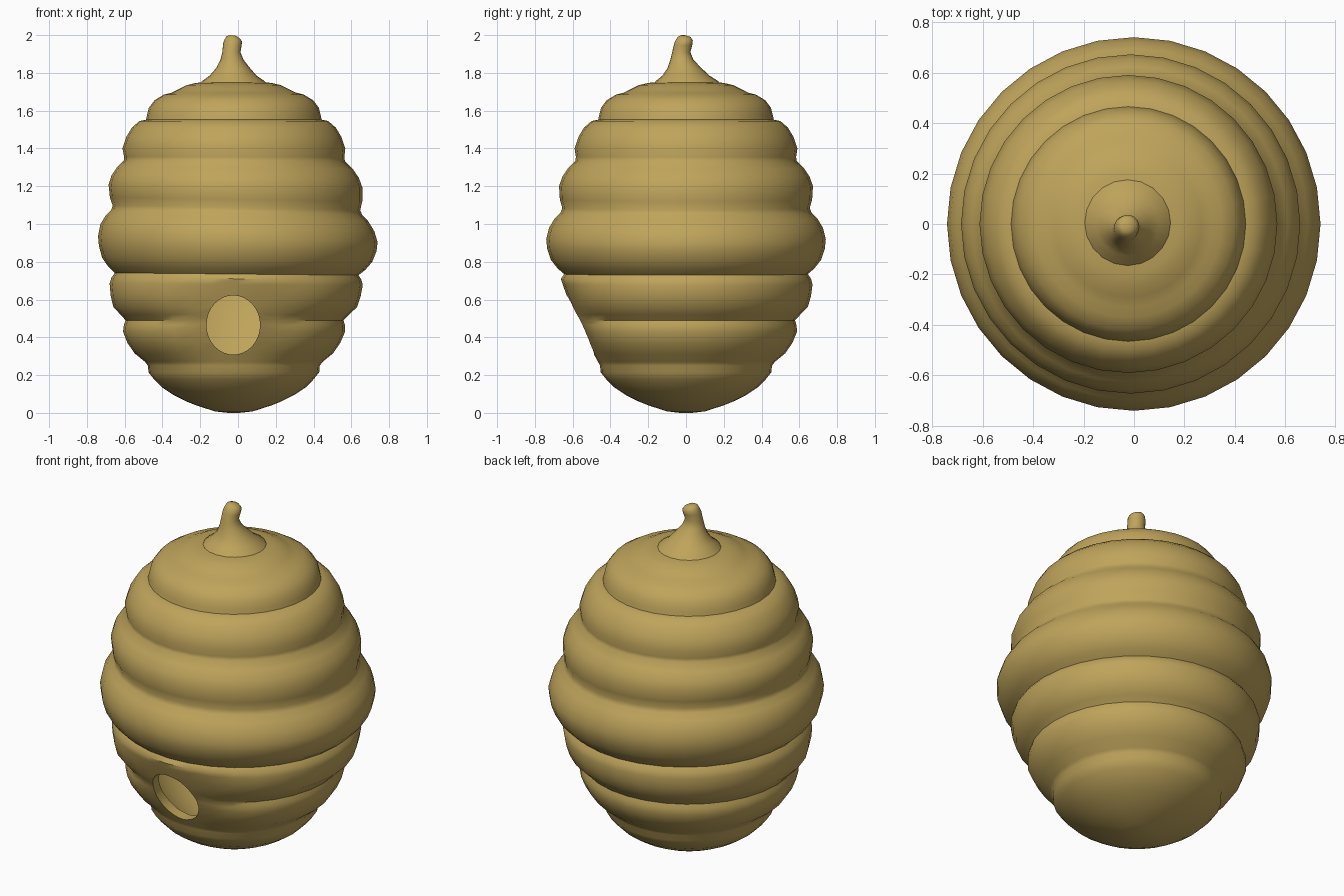
import bpy, bmesh, math

if "Cube" in bpy.data.objects:
    bpy.data.objects.remove(bpy.data.objects["Cube"])

SEG = 32
straw = bpy.data.materials.new("straw_tan")
straw.diffuse_color = (0.52, 0.37, 0.105, 1)
straw.use_nodes = True
straw.node_tree.nodes["Principled BSDF"].inputs["Base Color"].default_value = straw.diffuse_color


def skin(name, rings, shape, seg=SEG):
    """Closed surface through rings; shape(ring, angle) gives each point."""
    bm = bmesh.new()
    loops = [[bm.verts.new(shape(r, 2 * math.pi * i / seg)) for i in range(seg)]
             for r in rings]
    for a, b in zip(loops, loops[1:]):
        for i in range(seg):
            j = (i + 1) % seg
            bm.faces.new((a[i], a[j], b[j], b[i]))
    for loop in (loops[0], loops[-1]):
        bmesh.ops.poke(bm, faces=[bm.faces.new(loop)])
    bmesh.ops.recalc_face_normals(bm, faces=bm.faces)
    me = bpy.data.meshes.new(name)
    bm.to_mesh(me)
    bm.free()
    ob = bpy.data.objects.new(name, me)
    bpy.context.collection.objects.link(ob)
    me.materials.append(straw)
    return ob


def activate(ob):
    bpy.ops.object.select_all(action='DESELECT')
    ob.select_set(True)
    bpy.context.view_layer.objects.active = ob


def cut(ob, tool):
    activate(ob)
    m = ob.modifiers.new("cut", 'BOOLEAN')
    m.operation, m.solver, m.object = 'DIFFERENCE', 'EXACT', tool
    bpy.ops.object.modifier_apply(modifier=m.name)
    bpy.data.objects.remove(tool)


# Stacked straw coils: radius, height
profile = [
    (0.03, 0.0), (0.10, 0.008), (0.20, 0.04), (0.25, 0.06), (0.32, 0.095),
    (0.38, 0.135), (0.42, 0.175), (0.452, 0.215), (0.455, 0.25),
    (0.47, 0.27), (0.525, 0.315), (0.563, 0.37), (0.588, 0.43), (0.585, 0.465),
    (0.577, 0.49), (0.605, 0.52), (0.645, 0.56), (0.662, 0.62), (0.67, 0.68),
    (0.662, 0.71), (0.645, 0.735), (0.68, 0.765), (0.715, 0.81),
    (0.735, 0.87), (0.74, 0.92), (0.725, 0.98), (0.695, 1.03), (0.665, 1.06),
    (0.655, 1.085), (0.668, 1.13), (0.672, 1.20), (0.655, 1.25), (0.625, 1.295),
    (0.585, 1.335), (0.583, 1.355), (0.59, 1.40), (0.57, 1.46), (0.54, 1.51),
    (0.50, 1.545), (0.465, 1.552), (0.46, 1.575), (0.45, 1.615), (0.42, 1.655),
    (0.37, 1.685), (0.33, 1.695), (0.29, 1.715), (0.25, 1.735), (0.20, 1.747),
    (0.10, 1.755)]


def coil(ring, a):
    r, z = ring
    # coils flatten into a plain slope around the entrance at the front
    if 0.26 < z < 0.70:
        t = (z - 0.26) / 0.44
        plain = 0.46 + 0.20 * t + 0.05 * t * (1 - t)
        off = math.atan2(math.sin(a + math.pi / 2), math.cos(a + math.pi / 2))
        w = math.exp(-(off / 0.55) ** 4)
        r += (plain - r) * w
    x, y = r * math.cos(a), r * math.sin(a)
    tilt = 0.025 * max(0, 1 - abs(z - 0.98) / 0.4)
    return (x - 0.022 * min(1, abs(z - 0.9) / 0.5), y, z - tilt * x)


hive = skin("hive_body", profile, coil)

# Hollow inside
dome = [(0.61 * math.sin(t), 0.9 - 0.82 * math.cos(t))
        for t in (math.pi * (i + 0.3) / 20.6 for i in range(21))]
cut(hive, skin("cavity_cutter", dome,
               lambda q, a: (q[0] * math.cos(a) - 0.01, q[0] * math.sin(a), q[1])))

# Round entrance through the front wall
cut(hive, skin("entrance_cutter", [-0.9, -0.25],
               lambda y, a: (-0.025 + 0.142 * math.cos(a), y,
                             0.465 + 0.157 * math.sin(a))))

# Bent stalk on top: centre x, centre y, height, radius, sideways lean
stalk = [(-0.025, 0.005, 1.735, 0.18, 0), (-0.025, 0.005, 1.757, 0.165, 0),
         (-0.026, 0.0, 1.785, 0.125, 0), (-0.026, -0.008, 1.825, 0.09, 0),
         (-0.032, -0.022, 1.87, 0.061, 0), (-0.035, -0.025, 1.91, 0.048, 0),
         (-0.03, -0.015, 1.95, 0.049, 0.1), (-0.025, -0.01, 1.972, 0.046, 0.12),
         (-0.026, -0.01, 1.989, 0.035, 0.15), (-0.028, -0.014, 1.998, 0.016, 0.1)]
top = skin("stalk", stalk,
           lambda s, a: (s[0] + s[3] * math.cos(a), s[1] + s[3] * math.sin(a),
                         s[2] - s[4] * s[3] * math.cos(a)), 20)

for ob, angle in ((hive, 48), (top, 60)):
    activate(ob)
    bpy.ops.object.shade_smooth_by_angle(angle=math.radians(angle))
